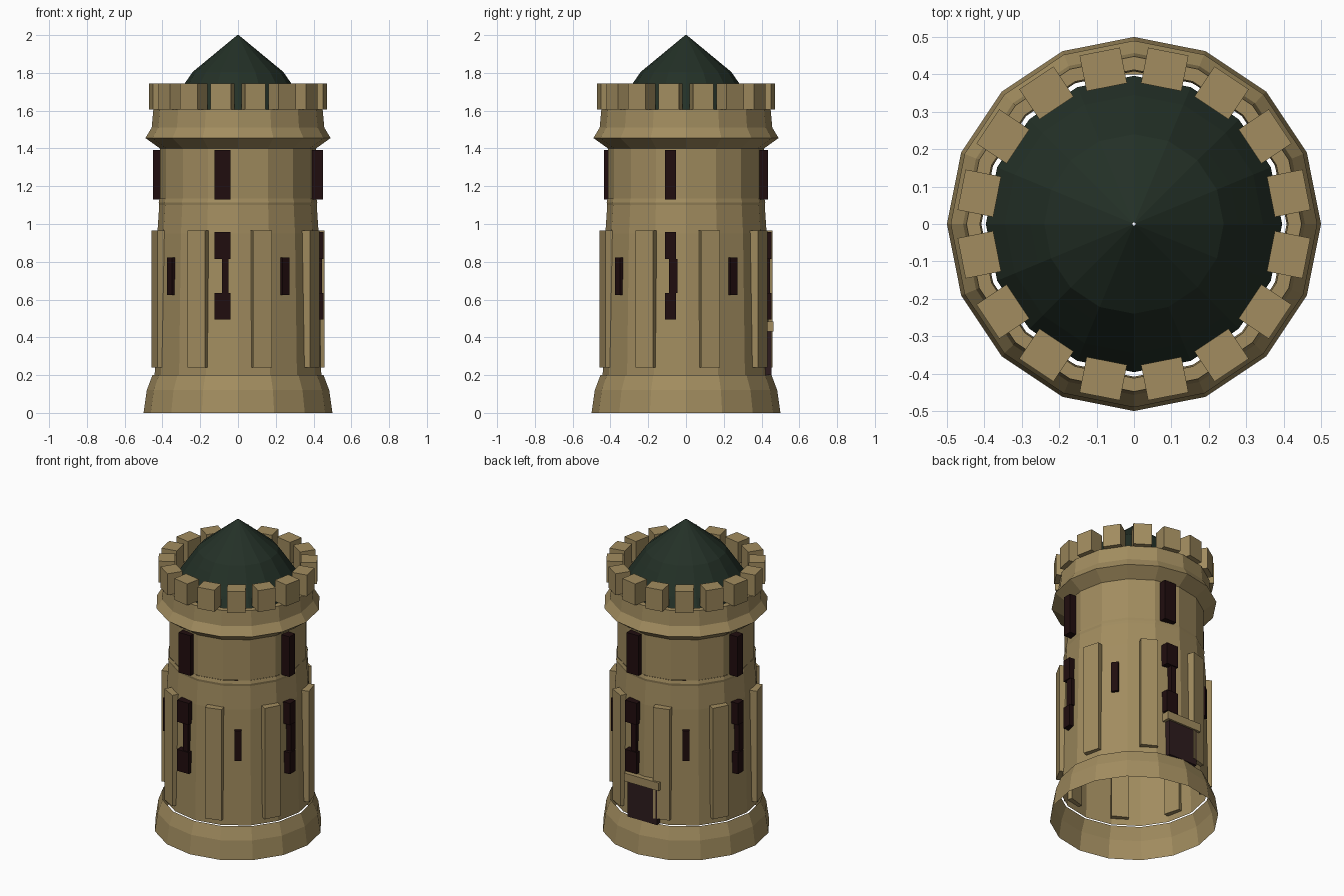
import bpy, bmesh
from math import sin, cos, pi, radians
from mathutils import Matrix, Vector

cube = bpy.data.objects.get("Cube")
if cube:
    bpy.data.objects.remove(cube, do_unlink=True)

SIDES = 16


def material(name, rgb):
    m = bpy.data.materials.new(name)
    m.use_nodes = True
    color = (*rgb, 1)
    m.diffuse_color = color
    bsdf = m.node_tree.nodes["Principled BSDF"]
    bsdf.inputs["Base Color"].default_value = color
    bsdf.inputs["Roughness"].default_value = 0.9
    return m


stone = material("tan stone", (0.36, 0.265, 0.115))
roof_green = material("dark green roof", (0.017, 0.03, 0.02))
window_dark = material("dark window", (0.0145, 0.004, 0.0045))
door_brown = material("dark brown door", (0.027, 0.012, 0.013))


def finish(name, bm, mat):
    mesh = bpy.data.meshes.new(name)
    bm.to_mesh(mesh)
    bm.free()
    mesh.materials.append(mat)
    obj = bpy.data.objects.new(name, mesh)
    bpy.context.collection.objects.link(obj)
    return obj


def lathe(name, profile, mat):
    """Open faceted shell turned around z from (radius, height) points."""
    bm = bmesh.new()
    rings = [[bm.verts.new((r * sin(2 * pi * k / SIDES), -r * cos(2 * pi * k / SIDES), z))
              for k in range(SIDES)] for r, z in profile]
    for low, high in zip(rings, rings[1:]):
        for k in range(SIDES):
            n = (k + 1) % SIDES
            bm.faces.new((low[k], low[n], high[n], high[k]))
    return finish(name, bm, mat)


def block(name, mat, width, inner, outer, z0, z1, angle=0, shift=0):
    """Box facing outward at an angle from the front, slid sideways by shift."""
    bm = bmesh.new()
    center = Vector((shift, -(inner + outer) / 2, (z0 + z1) / 2))
    size = Matrix.Diagonal((width, outer - inner, z1 - z0, 1))
    turn = Matrix.Rotation(radians(angle), 4, "Z")
    bmesh.ops.create_cube(bm, size=1, matrix=turn @ Matrix.Translation(center) @ size)
    return finish(name, bm, mat)


# Tower shells
lathe("base", [(0.5, 0), (0.483, 0.12), (0.453, 0.2)], stone)
lathe("lower_wall", [(0.441, 0.2), (0.427, 0.95), (0.417, 1.1)], stone)
lathe("wall_band", [(0.417, 1.1), (0.42, 1.115), (0.415, 1.135)], stone)
lathe("upper_wall", [(0.413, 1.135), (0.413, 1.4)], stone)
lathe("parapet", [(0.413, 1.4), (0.49, 1.455), (0.457, 1.51), (0.448, 1.607),
                  (0.412, 1.607), (0.408, 1.5), (0.413, 1.4)], stone)

# Roof
lathe("roof", [(0.396, 1.56), (0.345, 1.65), (0.278, 1.75), (0.24, 1.805), (0.004, 2)], roof_green)

# Battlements
for k in range(SIDES):
    block(f"merlon_{k + 1}", stone, 0.11, 0.373, 0.47, 1.605, 1.745, (k + 0.5) * 360 / SIDES)

# Buttress strips
for k in range(8):
    block(f"buttress_{k + 1}", stone, 0.105, 0.405, 0.461, 0.24, 0.965, 16.5 + 45 * k)

# Windows, offset sideways on each quarter; front and back ones are wider
for k in range(4):
    wide = k % 2 == 0
    width = 0.085 if wide else 0.058
    bar = 0.036 if wide else 0.045
    turn = 90 * k
    block(f"upper_window_{k + 1}", window_dark, width, 0.385,
          0.435 if wide else 0.45, 1.13, 1.392, turn, -0.082)
    block(f"window_foot_{k + 1}", window_dark, width, 0.4, 0.453, 0.495, 0.635, turn, -0.082)
    block(f"window_bar_{k + 1}", window_dark, bar, 0.4, 0.446, 0.635, 0.815, turn, -0.068)
    block(f"window_head_{k + 1}", window_dark, width, 0.4, 0.453, 0.815, 0.957, turn, -0.082)
    block(f"arrow_slit_{k + 1}", window_dark, 0.043, 0.4, 0.443, 0.625, 0.822, 35 + turn)

# Back door with lintel
block("door", door_brown, 0.21, 0.41, 0.452, 0.2, 0.435, 180)
block("door_lintel", stone, 0.25, 0.4, 0.464, 0.432, 0.485, 180)
